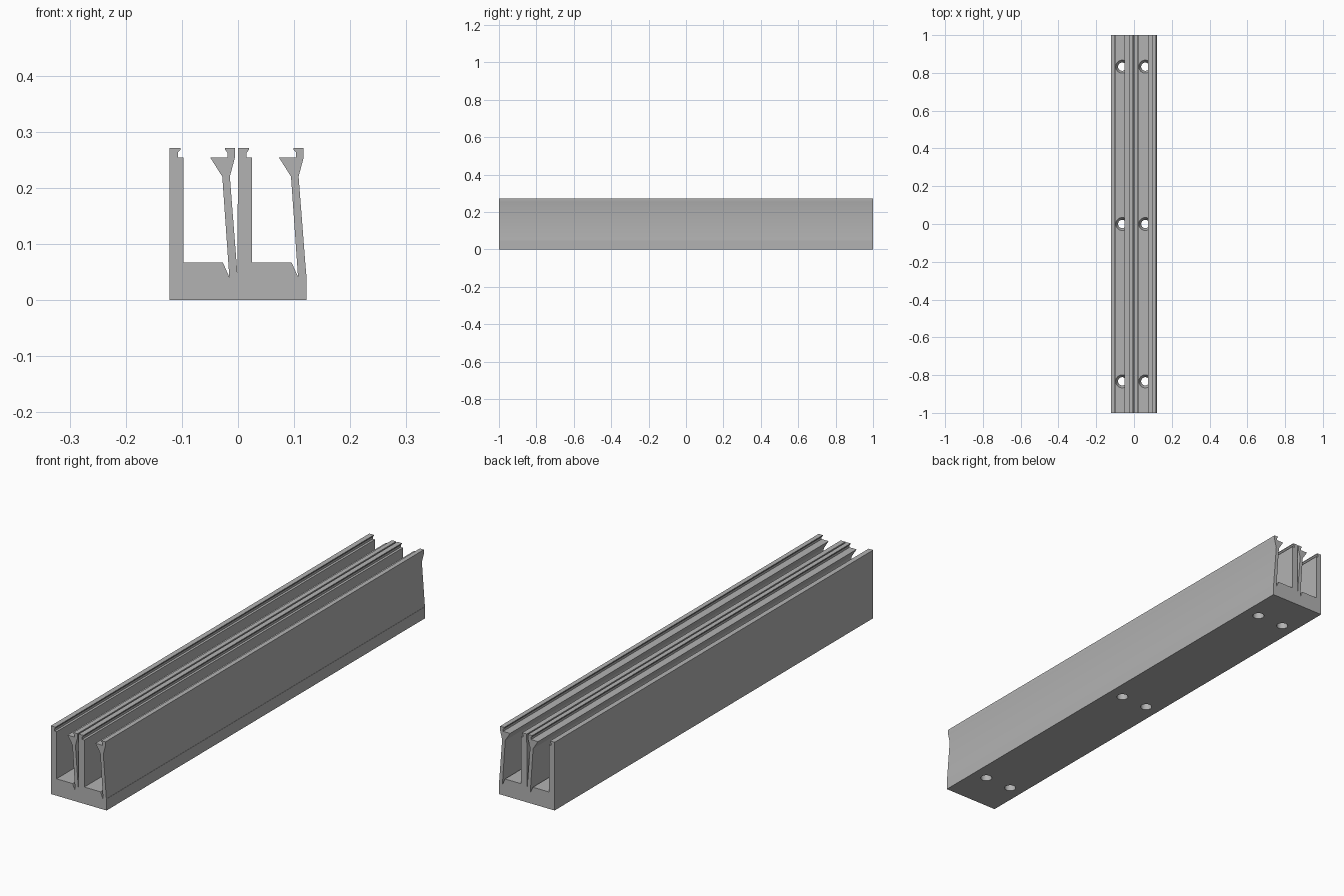
import bpy, bmesh, math
from mathutils import Matrix

cube = bpy.data.objects.get("Cube")
if cube:
    bpy.data.objects.remove(cube, do_unlink=True)

LENGTH = 2.0
PITCH = 0.1225     # width of one channel
HEIGHT = 0.271
FLOOR = 0.067

grey = bpy.data.materials.new("plain grey")
grey.use_nodes = True
grey.diffuse_color = (0.45, 0.45, 0.45, 1)
grey.node_tree.nodes["Principled BSDF"].inputs["Base Color"].default_value = (0.45, 0.45, 0.45, 1)

# One channel: straight wall, floor, relief notch and leaning clip arm
channel = [
    (0.0, HEIGHT), (0.02, HEIGHT), (0.02, 0.268), (0.0155, 0.263),
    (0.0155, 0.254), (0.025, 0.254), (0.025, FLOOR), (0.0955, FLOOR),
    (0.107, 0.041), (0.0945, 0.22), (0.073, 0.254), (0.1035, 0.254),
    (0.1035, 0.263), (0.099, 0.268), (0.099, HEIGHT), (0.117, HEIGHT),
    (0.117, 0.254), (0.108, 0.22), (0.1215, 0.046),
]
profile = [(x + shift, z) for shift in (-PITCH, 0.0) for x, z in channel]
profile += [(PITCH, 0.046), (PITCH, 0.0), (-PITCH, 0.0)]


def make_object(name, bm):
    bmesh.ops.recalc_face_normals(bm, faces=bm.faces)
    mesh = bpy.data.meshes.new(name)
    bm.to_mesh(mesh)
    bm.free()
    mesh.materials.append(grey)
    obj = bpy.data.objects.new(name, mesh)
    bpy.context.collection.objects.link(obj)
    return obj


# Extruded double channel
bm = bmesh.new()
face = bm.faces.new([bm.verts.new((x, -LENGTH / 2, z)) for x, z in profile])
ends = bmesh.ops.extrude_face_region(bm, geom=[face])["geom"]
bmesh.ops.translate(bm, vec=(0, LENGTH, 0),
                    verts=[v for v in ends if isinstance(v, bmesh.types.BMVert)])
rail = make_object("double_channel_rail", bm)

# Countersunk screw holes through both floors
bm = bmesh.new()
for x in (-0.0625, 0.06):
    for y in (-0.833, 0.0, 0.833):
        rings = []
        for r, z in ((0.022, -0.02), (0.022, 0.045), (0.0345, FLOOR), (0.0345, 0.08)):
            turn = [2 * math.pi * i / 32 for i in range(32)]
            rings.append([bm.verts.new((x + r * math.cos(a), y + r * math.sin(a), z))
                          for a in turn])
        for low, high in zip(rings, rings[1:]):
            for i in range(32):
                j = (i + 1) % 32
                bm.faces.new((low[i], low[j], high[j], high[i]))
        bm.faces.new(rings[0][::-1])
        bm.faces.new(rings[-1])
cutter = make_object("screw_hole_cutter", bm)
cutter.hide_render = True

bpy.ops.object.select_all(action="DESELECT")
rail.select_set(True)
bpy.context.view_layer.objects.active = rail
cut = rail.modifiers.new("screw holes", "BOOLEAN")
cut.operation = "DIFFERENCE"
cut.solver = "EXACT"
cut.object = cutter
bpy.ops.object.modifier_apply(modifier=cut.name)
bpy.data.objects.remove(cutter, do_unlink=True)
bpy.ops.object.shade_smooth_by_angle(angle=math.radians(25))
